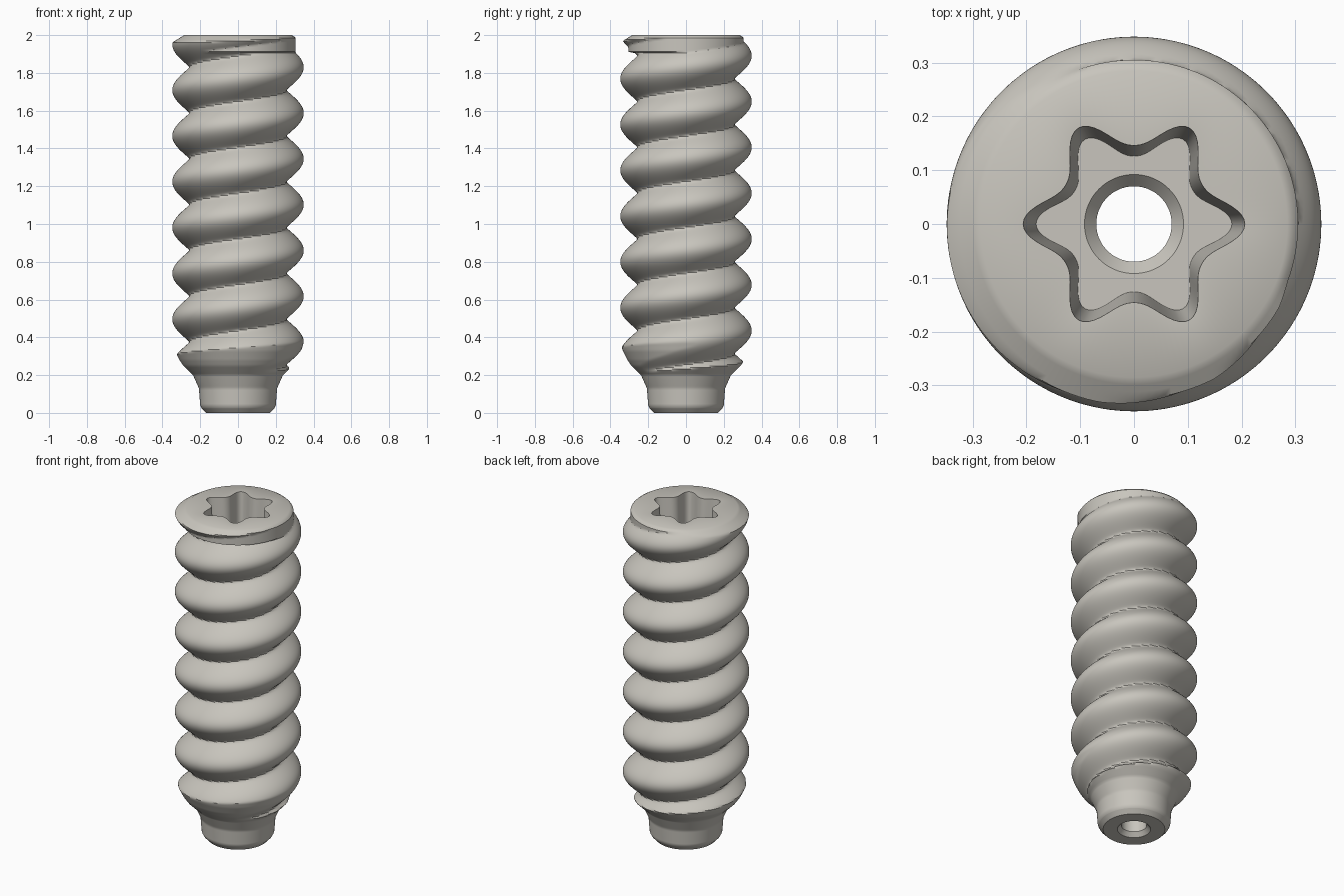
import bpy, bmesh, math

if "Cube" in bpy.data.objects:
    bpy.data.objects.remove(bpy.data.objects["Cube"])

SEG = 144          # segments around
ROWS = 250         # rows up the outside
PITCH = 0.2425
CREST_Z = 1.83     # height of a thread crest on the +x side
ROOT, CREST = 0.258, 0.348

# limits of the outside: tapered tip and chamfered head (z, radius)
LIMIT = [(0, .17), (.025, .193), (.04, .2), (.13, .207), (.2, .238), (.25, .29),
         (.28, .31), (.33, .335), (.38, .35), (1.96, .35), (2.0, .285)]
# core: plain root, then a wider collar under the top face
CORE = [(0, 0), (1.87, 0), (1.91, .305), (2.0, .305)]


def lerp(table, z):
    for (z0, r0), (z1, r1) in zip(table, table[1:]):
        if z <= z1:
            return r0 + (r1 - r0) * (z - z0) / (z1 - z0)
    return table[-1][1]


def thread_radius(a, z):
    """Right-handed single-start rounded thread with a narrow root."""
    phase = math.pi * ((z - CREST_Z) / PITCH - a / math.tau)
    f = (math.sqrt(math.cos(phase) ** 2 + 0.015) - 0.122) / 0.885
    r = ROOT + (CREST - ROOT) * f
    return min(max(r, lerp(CORE, z)), lerp(LIMIT, z))


def lobe(mid, amp):
    """Six-lobed socket outline."""
    return lambda a: mid + amp * math.cos(6 * a) + 0.004 * math.cos(12 * a)


def circle(r):
    return lambda a: r


# stack of rings: outside from bottom to top, then down the socket and bore
heights = sorted({round(2.0 * i / ROWS, 4) for i in range(ROWS + 1)} | {.025})
rings = [(z, lambda a, z=z: thread_radius(a, z)) for z in heights]
rings += [(2.0, lobe(.172, .030)),      # socket mouth
          (1.70, lobe(.150, .028)),     # socket floor edge
          (1.70, circle(.092)),         # bore countersink
          (1.675, circle(.070)),
          (0.025, circle(.070)),
          (0.0, circle(.092))]

bm = bmesh.new()
loops = []
for z, radius in rings:
    ring = []
    for i in range(SEG):
        a = math.tau * i / SEG
        r = radius(a)
        ring.append(bm.verts.new((r * math.cos(a), r * math.sin(a), z)))
    loops.append(ring)
for lower, upper in zip(loops, loops[1:] + loops[:1]):
    for i in range(SEG):
        j = (i + 1) % SEG
        bm.faces.new((lower[i], lower[j], upper[j], upper[i]))
bmesh.ops.recalc_face_normals(bm, faces=bm.faces)

mesh = bpy.data.meshes.new("threaded_screw")
bm.to_mesh(mesh)
bm.free()
screw = bpy.data.objects.new("threaded_screw", mesh)
bpy.context.collection.objects.link(screw)

# single warm grey
mat = bpy.data.materials.new("warm grey")
mat.diffuse_color = (0.58, 0.56, 0.51, 1)
mat.use_nodes = True
mat.node_tree.nodes["Principled BSDF"].inputs["Base Color"].default_value = mat.diffuse_color
mesh.materials.append(mat)

bpy.context.view_layer.objects.active = screw
screw.select_set(True)
bpy.ops.object.shade_smooth_by_angle(angle=math.radians(35))
